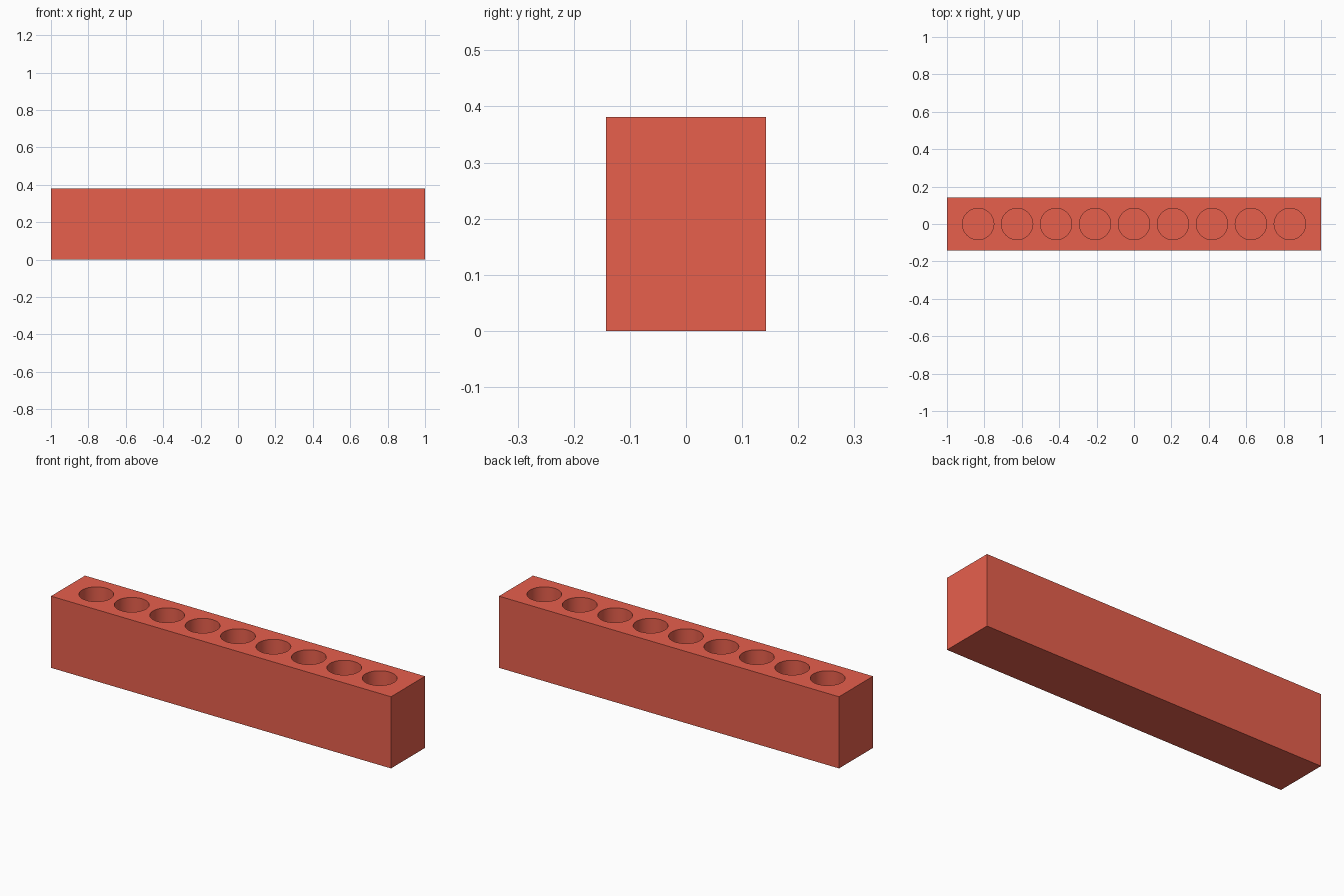
import bpy

if "Cube" in bpy.data.objects:
    bpy.data.objects.remove(bpy.data.objects["Cube"])

MM = 2 / 210                      # design unit: 210 x 30 x 40 block
L, W, H = 210 * MM, 30 * MM, 40 * MM
HOLES, PITCH, RADIUS, DEPTH = 9, 21.875 * MM, 8.8 * MM, 35 * MM
OVER = 0.05                       # cutter overshoot above the top face

# Solid rack block
bpy.ops.mesh.primitive_cube_add(size=1, location=(0, 0, H / 2))
block = bpy.context.object
block.name = "rack_block"
block.scale = (L, W, H)
bpy.ops.object.transform_apply(location=True, rotation=False, scale=True)

# Row of cylinders that drill the blind holes
cutters = []
for i in range(HOLES):
    x = (i - (HOLES - 1) / 2) * PITCH
    bpy.ops.mesh.primitive_cylinder_add(
        vertices=64, radius=RADIUS, depth=DEPTH + OVER,
        location=(x, 0, H - DEPTH + (DEPTH + OVER) / 2))
    cutters.append(bpy.context.object)
for c in cutters:
    c.select_set(True)
bpy.context.view_layer.objects.active = cutters[0]
bpy.ops.object.join()
cutter = bpy.context.object
cutter.name = "hole_cutter"
cutter.hide_render = True

# Drill the holes
bpy.ops.object.select_all(action='DESELECT')
block.select_set(True)
bpy.context.view_layer.objects.active = block
mod = block.modifiers.new("holes", 'BOOLEAN')
mod.operation = 'DIFFERENCE'
mod.solver = 'EXACT'
mod.object = cutter
bpy.ops.object.modifier_apply(modifier=mod.name)
bpy.data.objects.remove(cutter, do_unlink=True)

# Smooth hole walls, sharp edges
bpy.ops.object.shade_smooth_by_angle()

# Red finish
mat = bpy.data.materials.new("red_finish")
mat.diffuse_color = (0.8, 0.115, 0.073, 1)
mat.use_nodes = True
mat.node_tree.nodes["Principled BSDF"].inputs["Base Color"].default_value = mat.diffuse_color
block.data.materials.clear()
block.data.materials.append(mat)
